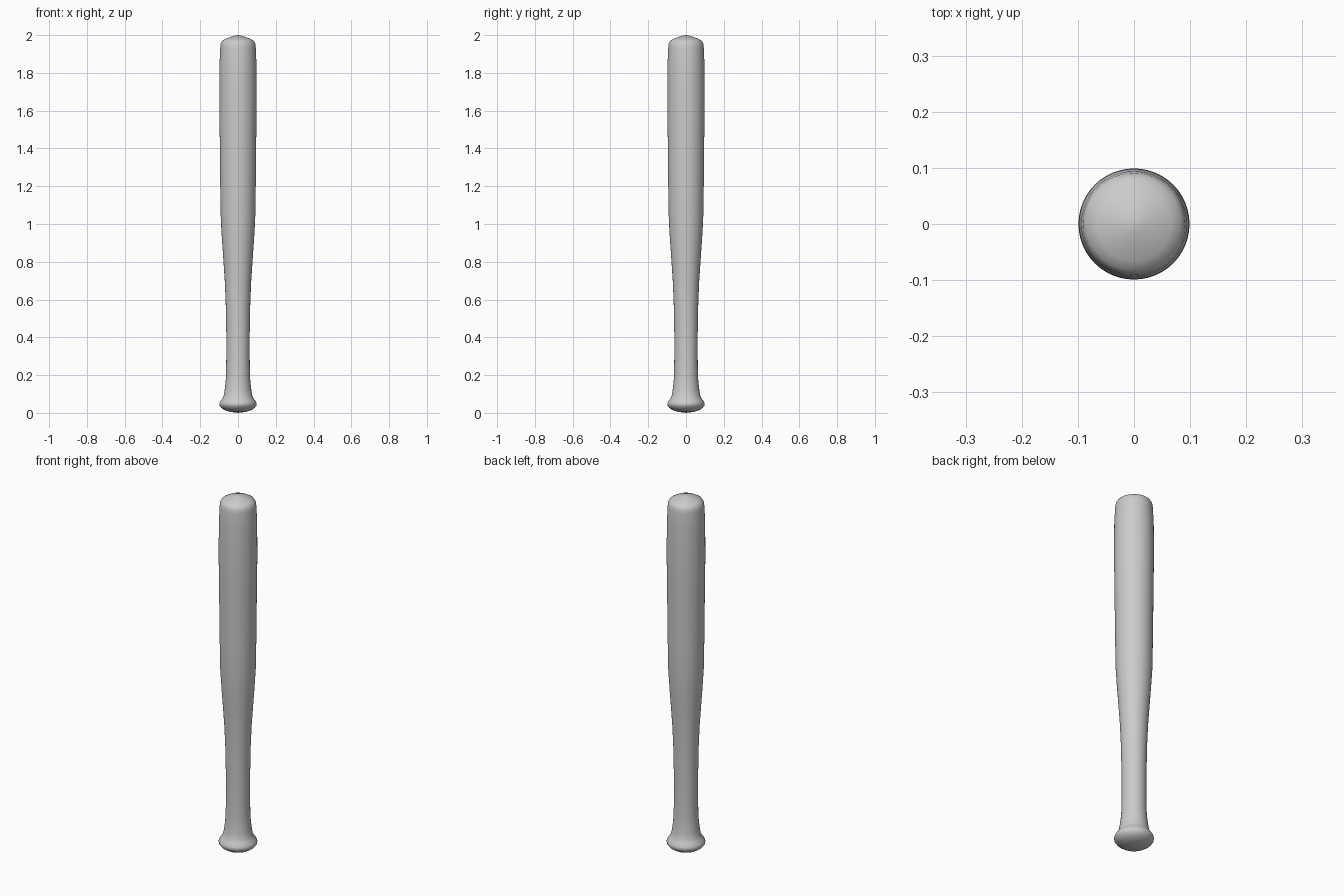
import bpy, bmesh, math
from mathutils import Matrix

if "Cube" in bpy.data.objects:
    bpy.data.objects.remove(bpy.data.objects["Cube"])

# Half profile of the bat (radius, height), from the knob base to the tip
profile = [
    (0.0, 0.0), (0.045, 0.006), (0.072, 0.015), (0.088, 0.026), (0.097, 0.038),
    (0.099, 0.047), (0.096, 0.058), (0.085, 0.073), (0.076, 0.09), (0.071, 0.12),
    (0.066, 0.16), (0.063, 0.20), (0.062, 0.30), (0.062, 0.42), (0.065, 0.58),
    (0.070, 0.70), (0.078, 0.82), (0.085, 0.92), (0.091, 1.02), (0.094, 1.20),
    (0.097, 1.50), (0.099, 1.65), (0.098, 1.84), (0.094, 1.935), (0.091, 1.957),
    (0.083, 1.970), (0.066, 1.980), (0.040, 1.990), (0.018, 1.997), (0.0, 2.0),
]

# Revolve the profile around the z axis
bm = bmesh.new()
verts = [bm.verts.new((r, 0, z)) for r, z in profile]
edges = [bm.edges.new(pair) for pair in zip(verts, verts[1:])]
bmesh.ops.spin(bm, geom=verts + edges, cent=(0, 0, 0), axis=(0, 0, 1),
               angle=math.tau, steps=48, use_duplicate=False)
bmesh.ops.remove_doubles(bm, verts=bm.verts, dist=1e-4)
bmesh.ops.recalc_face_normals(bm, faces=bm.faces)

mesh = bpy.data.meshes.new("baseball_bat")
bm.to_mesh(mesh)
bm.free()
bat = bpy.data.objects.new("baseball_bat", mesh)
bpy.context.collection.objects.link(bat)

# Smooth shading
bpy.context.view_layer.objects.active = bat
bat.select_set(True)
bpy.ops.object.shade_smooth_by_angle(angle=math.radians(40))
